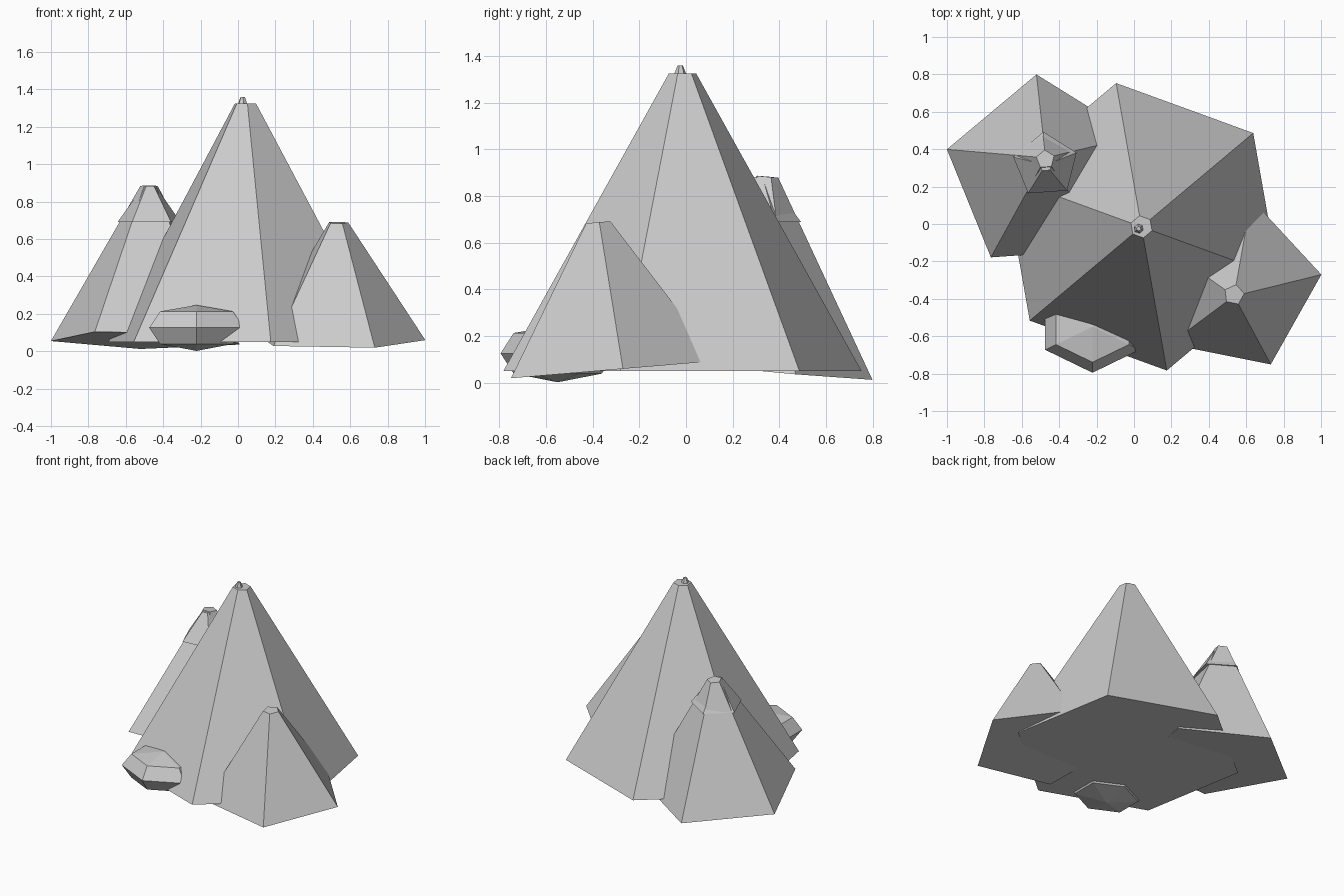
import bpy, bmesh, math
from mathutils import Matrix, Vector

if "Cube" in bpy.data.objects:
    bpy.data.objects.remove(bpy.data.objects["Cube"])

stone = bpy.data.materials.new("stone_grey")
stone.diffuse_color = (0.6, 0.6, 0.6, 1)
stone.use_nodes = True
stone.node_tree.nodes["Principled BSDF"].inputs["Base Color"].default_value = stone.diffuse_color


def rings_solid(name, sides, start, rings, loc, tilt=(0, 0), squash=1.0):
    """Solid from stacked (radius, z) polygons; radius 0 makes a point."""
    bm = bmesh.new()
    loops = []
    for r, z in rings:
        n = 1 if r == 0 else sides
        loops.append([bm.verts.new((
            r * math.cos(math.radians(start + 360 * i / sides)),
            squash * r * math.sin(math.radians(start + 360 * i / sides)), z))
            for i in range(n)])
    for a, b in zip(loops, loops[1:]):
        for i in range(sides):
            j = (i + 1) % sides
            corners = [a[i % len(a)], a[j % len(a)], b[j % len(b)], b[i % len(b)]]
            bm.faces.new(list(dict.fromkeys(corners)))
    for end in (loops[0], loops[-1]):
        if len(end) > 2:
            bm.faces.new(end)
    turn = (Matrix.Rotation(math.radians(tilt[1]), 4, 'Y')
            @ Matrix.Rotation(math.radians(tilt[0]), 4, 'X'))
    bm.transform(Matrix.Translation(Vector(loc)) @ turn)
    bmesh.ops.recalc_face_normals(bm, faces=bm.faces)
    mesh = bpy.data.meshes.new(name)
    bm.to_mesh(mesh)
    bm.free()
    mesh.materials.append(stone)
    obj = bpy.data.objects.new(name, mesh)
    bpy.context.collection.objects.link(obj)
    return obj


# Three peaks, the side ones leaning away from the centre
rings_solid("main_peak", 6, 40, [(0.78, 0), (0.06, 1.275)], (0.04, -0.015, 0.05))
rings_solid("left_peak", 5, 22, [(0.532, 0), (0.05, 0.827)],
            (-0.484, 0.271, 0.06), tilt=(-5.2, 0.7))
rings_solid("right_peak", 5, 6.7, [(0.47, 0), (0.055, 0.635)],
            (0.535, -0.325, 0.055), tilt=(4.8, 0))

# Small caps that break through the peak surfaces
rings_solid("main_cap", 6, 40, [(0.035, 0), (0.012, 0.06)], (0.025, -0.025, 1.3))
rings_solid("left_cap", 5, 22, [(0.178, 0), (0.035, 0.193)], (-0.472, 0.315, 0.69))

# Boulder at the foot of the main peak
rings_solid("boulder", 6, 30,
            [(0, 0), (0.225, 0.037), (0.292, 0.124), (0.225, 0.211), (0, 0.245)],
            (-0.222, -0.55, 0.002), squash=0.84)
